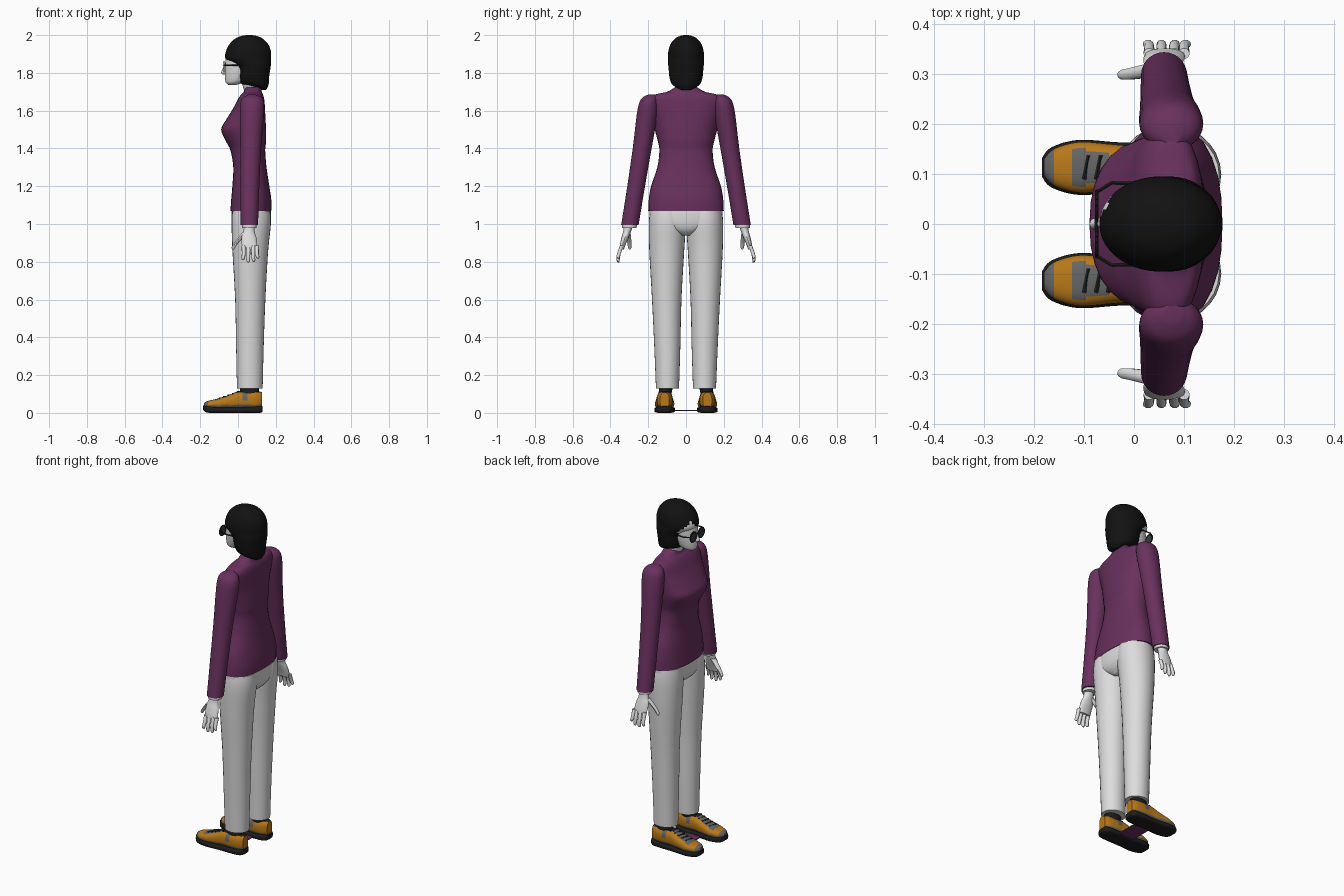
import bpy
import bmesh
import math
from mathutils import Vector

default_cube = bpy.data.objects.get("Cube")
if default_cube:
    bpy.data.objects.remove(default_cube, do_unlink=True)


def make_material(name, red, green, blue):
    material = bpy.data.materials.new(name)
    material.use_nodes = True
    colour = (red, green, blue, 1)
    material.diffuse_color = colour
    material.node_tree.nodes["Principled BSDF"].inputs["Base Color"].default_value = colour
    return material


plum = make_material("plum sweater", .14, .03, .11)
white = make_material("white cloth", .72, .72, .72)
skin = make_material("pale skin", .75, .75, .75)
black = make_material("black hair", .006, .006, .006)
orange = make_material("orange leather", .48, .19, .01)
grey = make_material("grey suede", .13, .13, .13)
rubber = make_material("black rubber", .012, .012, .012)
lens_dark = make_material("dark lens", .04, .04, .045)

parts = []


def finish(name, bm, *materials, rule=None):
    bmesh.ops.recalc_face_normals(bm, faces=bm.faces)
    if rule:
        for face in bm.faces:
            face.material_index = rule(face.calc_center_median(), face.normal)
    mesh = bpy.data.meshes.new(name)
    bm.to_mesh(mesh)
    bm.free()
    for material in materials:
        mesh.materials.append(material)
    obj = bpy.data.objects.new(name, mesh)
    bpy.context.collection.objects.link(obj)
    parts.append(obj)
    return obj


def smooth_sections(sections, steps):
    """Blend between the given sections with a Catmull-Rom spline."""
    result = []
    last = len(sections) - 1
    for i in range(last):
        a, b = sections[max(i - 1, 0)], sections[i]
        c, d = sections[i + 1], sections[min(i + 2, last)]
        for k in range(steps):
            t = k / steps
            result.append([q + t * ((r - p) + t * ((2*p - 5*q + 4*r - s) + t * (3*q - p - 3*r + s))) / 2
                           for p, q, r, s in zip(a, b, c, d)])
    return result + [sections[last]]


def loft(name, sections, *materials, along="z", sides=28, power=2.0, steps=4, rule=None):
    """Skin oval rings: (position, centre u, centre v, radius u, radius v)."""
    bm = bmesh.new()
    rings = []
    for pos, cu, cv, ru, rv in smooth_sections(sections, steps):
        ring = []
        for i in range(sides):
            angle = math.tau * i / sides
            c, s = math.cos(angle), math.sin(angle)
            u = cu + abs(ru) * math.copysign(abs(c) ** (2 / power), c)
            v = cv + abs(rv) * math.copysign(abs(s) ** (2 / power), s)
            ring.append(bm.verts.new((u, v, pos) if along == "z" else (pos, u, v)))
        rings.append(ring)
    for low, high in zip(rings, rings[1:]):
        for i in range(sides):
            j = (i + 1) % sides
            bm.faces.new((low[i], low[j], high[j], high[i]))
    bm.faces.new(rings[0])
    bm.faces.new(rings[-1])
    return finish(name, bm, *materials, rule=rule)


def tube(name, start, end, radius, material, tip=None, sides=10):
    """Straight round bar between two points."""
    start, end = Vector(start), Vector(end)
    bm = bmesh.new()
    bmesh.ops.create_cone(bm, cap_ends=True, segments=sides, radius1=radius,
                          radius2=tip or radius, depth=(end - start).length)
    turn = (end - start).to_track_quat("Z", "Y").to_matrix().to_4x4()
    bm.transform(turn)
    bmesh.ops.translate(bm, verts=bm.verts, vec=(start + end) / 2)
    return finish(name, bm, material)


def box(name, centre, size, material):
    bm = bmesh.new()
    bmesh.ops.create_cube(bm, size=1)
    bmesh.ops.scale(bm, verts=bm.verts, vec=size)
    bmesh.ops.translate(bm, verts=bm.verts, vec=centre)
    return finish(name, bm, material)


# Sweater body, with waist, bust and sloping shoulders
loft("sweater_body", [
    (1.07, .068, 0, .108, .2), (1.13, .07, 0, .106, .197), (1.2, .068, 0, .098, .185),
    (1.3, .063, 0, .088, .152), (1.39, .052, 0, .092, .141), (1.44, .042, 0, .107, .15),
    (1.5, .03, 0, .119, .165), (1.55, .041, 0, .105, .174), (1.61, .058, 0, .085, .187),
    (1.66, .069, 0, .07, .193), (1.685, .074, 0, .058, .165), (1.7, .078, 0, .048, .1),
    (1.725, .08, 0, .043, .058)], plum, power=2.3)

# Trouser seat
loft("trouser_seat", [
    (.94, .085, 0, .05, .03), (.965, .075, 0, .085, .1), (1.0, .07, 0, .102, .18),
    (1.05, .07, 0, .105, .193), (1.1, .07, 0, .1, .19)], white, power=2.3)

# Neck and head
loft("neck", [(1.69, .078, 0, .04, .05), (1.74, .065, 0, .043, .047), (1.79, .055, 0, .045, .05)], skin)
loft("head", [
    (1.737, -.03, 0, .022, .02), (1.75, -.015, 0, .05, .038), (1.78, .005, 0, .074, .052),
    (1.82, .02, 0, .088, .063), (1.86, .03, 0, .097, .068), (1.91, .035, 0, .092, .066),
    (1.95, .04, 0, .06, .045)], skin)
loft("nose", [
    (1.792, -.072, 0, .008, .008), (1.802, -.074, 0, .015, .013),
    (1.82, -.07, 0, .012, .009), (1.845, -.064, 0, .008, .007)], skin, sides=12)


# Bobbed hair with a small triangular gap in the fringe
def fringe_gap(point, normal):
    in_front = point.x < 0 and normal.x < 0
    return int(in_front and point.z < 1.92 - 1.2 * abs(point.y - .035))


loft("bobbed_hair", [
    (1.71, .135, 0, .014, .025), (1.727, .115, 0, .043, .058), (1.745, .088, 0, .075, .078),
    (1.78, .08, 0, .085, .088), (1.82, .079, 0, .092, .092), (1.85, .07, 0, .105, .095),
    (1.876, .054, 0, .121, .095), (1.91, .055, 0, .12, .094), (1.95, .057, 0, .104, .083),
    (1.982, .058, 0, .072, .058), (1.996, .059, 0, .038, .03), (2.0, .06, 0, .012, .01)],
    black, skin, sides=40, rule=fringe_gap)

# Thin plate between the shoes
box("floor_strip", (0, 0, .012), (.1, .13, .006), plum)


def shoe_colours(point, normal):
    if point.z > .108:
        return 2
    if point.x < -.155 or point.z < .042:
        return 1
    if -.13 < point.x < 0 and normal.z > .88:
        return 1
    if .02 < point.x < .05 and point.z > .06:
        return 1
    return 0


for side, label in ((-1, "left"), (1, "right")):
    # Sleeve and cuff
    loft(label + "_sleeve", [(z, x, side * y, rx, ry) for z, x, y, rx, ry in (
        (.995, .06, .297, .046, .046), (1.2, .063, .264, .05, .047), (1.4, .067, .232, .055, .05),
        (1.57, .073, .207, .063, .055), (1.64, .075, .197, .062, .051),
        (1.67, .075, .19, .048, .04), (1.685, .075, .18, .02, .02))], plum)
    loft(label + "_cuff", [(.98, .06, side * .3, .038, .038), (1.01, .06, side * .297, .041, .041)],
         white, steps=1)

    # Hand with four fingers and a thumb
    loft(label + "_palm", [(z, x, side * y, rx, ry) for z, x, y, rx, ry in (
        (.865, .062, .34, .036, .011), (.89, .061, .335, .041, .015),
        (.93, .058, .322, .039, .019), (.96, .058, .312, .03, .021), (1.0, .06, .302, .027, .024))],
        skin, sides=16)
    for number, drop in enumerate((.02, .003, 0, .012)):
        x = .105 - .025 * number if number else .1
        low = .797 + drop
        spread = x + .12 * (x - .06)
        loft(label + "_finger", [
            (low, spread, side * .357, .004, .004), (low + .008, spread, side * .359, .009, .008),
            (.84, x, side * .356, .01, .01), (.885, x, side * .34, .011, .011)],
            skin, sides=10, steps=3)
    loft(label + "_thumb", [
        (.866, -.026, side * .298, .005, .005), (.878, -.023, side * .298, .01, .01),
        (.905, -.005, side * .3, .012, .012), (.955, .04, side * .308, .018, .015)],
        skin, sides=10)

    # Trouser leg
    loft(label + "_trouser_leg", [(z, x, side * y, rx, ry) for z, x, y, rx, ry in (
        (.13, .0625, .098, .068, .061), (.35, .063, .099, .073, .069), (.6, .065, .102, .08, .078),
        (.85, .065, .102, .094, .092), (1.0, .07, .099, .104, .098), (1.07, .07, .098, .1, .092))],
        white)

    # Shoe with sole, upper, collar and laces
    middle = side * .113
    loft(label + "_shoe_sole", [
        (-.184, middle, .028, .018, .012), (-.165, middle, .02, .04, .018),
        (-.11, middle, .016, .055, .016), (-.03, middle, .015, .05, .015),
        (.07, middle, .016, .049, .016), (.115, middle, .018, .042, .018),
        (.131, middle, .02, .025, .015)], rubber, along="x", power=4)
    loft(label + "_shoe_upper", [
        (-.18, middle, .04, .016, .012), (-.16, middle, .041, .037, .022),
        (-.11, middle, .046, .051, .029), (-.05, middle, .056, .047, .038),
        (.0, middle, .066, .043, .048), (.05, middle, .066, .043, .049),
        (.1, middle, .066, .038, .05), (.128, middle, .065, .024, .044)],
        orange, grey, rubber, along="x", power=2.5, sides=32, rule=shoe_colours)
    loft(label + "_shoe_collar", [(.09, .06, middle, .05, .034), (.14, .06, side * .105, .05, .036)],
         rubber, steps=1)
    for row in range(5):
        x = -.1 + .024 * row
        height = .08 + .0085 * row
        tube(label + "_lace", (x, middle - .024, height - .004),
             (x + .01, middle + .024, height - .004), .005, rubber, sides=6)

    # Spectacles: lens, rim and side arm
    eye = Vector((-.074, side * .037, 1.832))
    tube(label + "_lens", eye - Vector((.002, 0, 0)), eye + Vector((.002, 0, 0)),
         .027, lens_dark, sides=20)
    rim_points = [eye + Vector((0, math.cos(a) * .028, math.sin(a) * .028))
                  for a in (math.tau * k / 16 for k in range(17))]
    for first, second in zip(rim_points, rim_points[1:]):
        tube(label + "_lens_rim", first, second, .004, rubber, sides=6)
    tube(label + "_spectacle_hinge", eye + Vector((0, side * .027, .008)),
         (-.045, side * .082, 1.84), .004, rubber, sides=6)
    tube(label + "_spectacle_arm", (-.045, side * .082, 1.84), (.04, side * .08, 1.84),
         .004, rubber, sides=6)

tube("spectacle_bridge", (-.075, -.012, 1.838), (-.075, .012, 1.838), .004, rubber, sides=6)

# Smooth shading with sharp edges kept
bpy.ops.object.select_all(action="DESELECT")
for part in parts:
    part.select_set(True)
bpy.context.view_layer.objects.active = parts[0]
bpy.ops.object.shade_smooth_by_angle(angle=math.radians(40))
